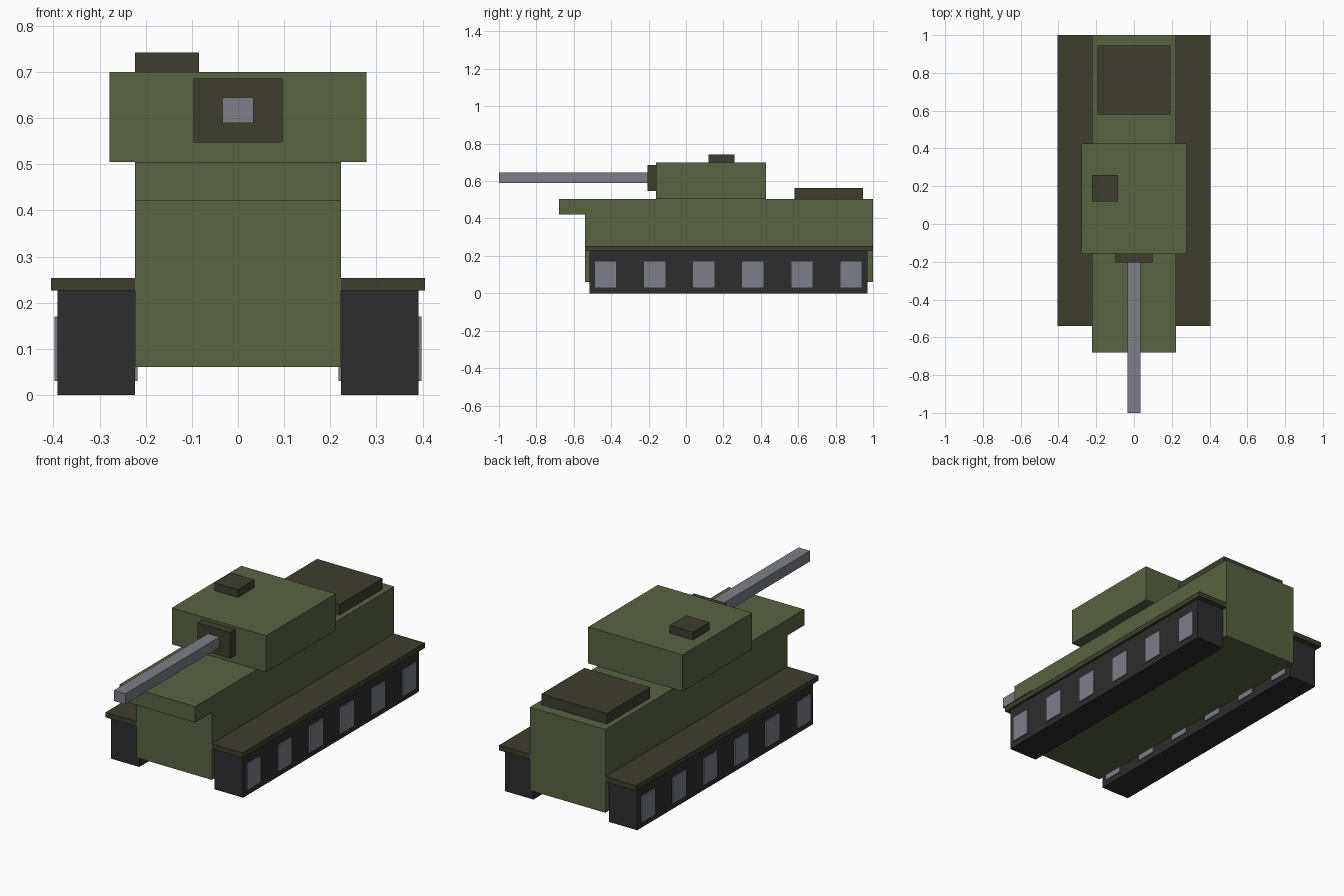
import bpy

if "Cube" in bpy.data.objects:
    bpy.data.objects.remove(bpy.data.objects["Cube"])


def material(name, rgb):
    """Flat material from 0-255 display values, stored as linear."""
    mat = bpy.data.materials.new(name)
    lin = [((c / 255 + 0.055) / 1.055) ** 2.4 for c in rgb]
    mat.diffuse_color = (*lin, 1.0)
    mat.use_nodes = True
    mat.node_tree.nodes["Principled BSDF"].inputs["Base Color"].default_value = mat.diffuse_color
    return mat


GREEN = material("olive green", (88, 99, 66))
DARK = material("dark olive", (61, 63, 45))
RUBBER = material("track black", (45, 45, 46))
STEEL = material("steel grey", (125, 127, 135))


def prism(name, profile, x0, x1, mat):
    """Extrude a (y, z) side profile from x0 to x1."""
    n = len(profile)
    verts = [(x, y, z) for x in (x0, x1) for y, z in profile]
    faces = [tuple(range(n))[::-1], tuple(range(n, 2 * n))]
    faces += [(i, (i + 1) % n, n + (i + 1) % n, n + i) for i in range(n)]
    mesh = bpy.data.meshes.new(name)
    mesh.from_pydata(verts, [], faces)
    mesh.materials.append(mat)
    obj = bpy.data.objects.new(name, mesh)
    bpy.context.collection.objects.link(obj)
    return obj


def box(name, x, y, z, mat):
    profile = [(y[0], z[0]), (y[1], z[0]), (y[1], z[1]), (y[0], z[1])]
    return prism(name, profile, x[0], x[1], mat)


# Hull with the overhanging nose
prism("hull", [(-0.54, 0.06), (1.0, 0.06), (1.0, 0.505), (-0.68, 0.505),
               (-0.68, 0.42), (-0.54, 0.42)], -0.223, 0.223, GREEN)
box("engine_deck", (-0.194, 0.194), (0.58, 0.945), (0.505, 0.562), DARK)

# Turret, roof hatch and gun
box("turret", (-0.279, 0.279), (-0.16, 0.427), (0.505, 0.70), GREEN)
box("hatch", (-0.223, -0.085), (0.12, 0.26), (0.70, 0.742), DARK)
box("gun_mantlet", (-0.097, 0.097), (-0.205, -0.16), (0.547, 0.686), DARK)
box("gun_barrel", (-0.034, 0.034), (-1.0, -0.205), (0.589, 0.645), STEEL)

# Running gear on both sides
for side, s in (("left", -1), ("right", 1)):
    def span(a, b):
        return tuple(sorted((s * a, s * b)))

    box(f"{side}_track", span(0.223, 0.391), (-0.515, 0.97), (0.0, 0.226), RUBBER)
    box(f"{side}_fender", span(0.223, 0.405), (-0.54, 1.0), (0.226, 0.253), DARK)
    # Square road wheels poke out on both faces of the track
    for i in range(6):
        y = -0.43 + i * 0.2625
        box(f"{side}_wheel_{i + 1}", span(0.218, 0.398),
            (y - 0.057, y + 0.057), (0.03, 0.17), STEEL)
